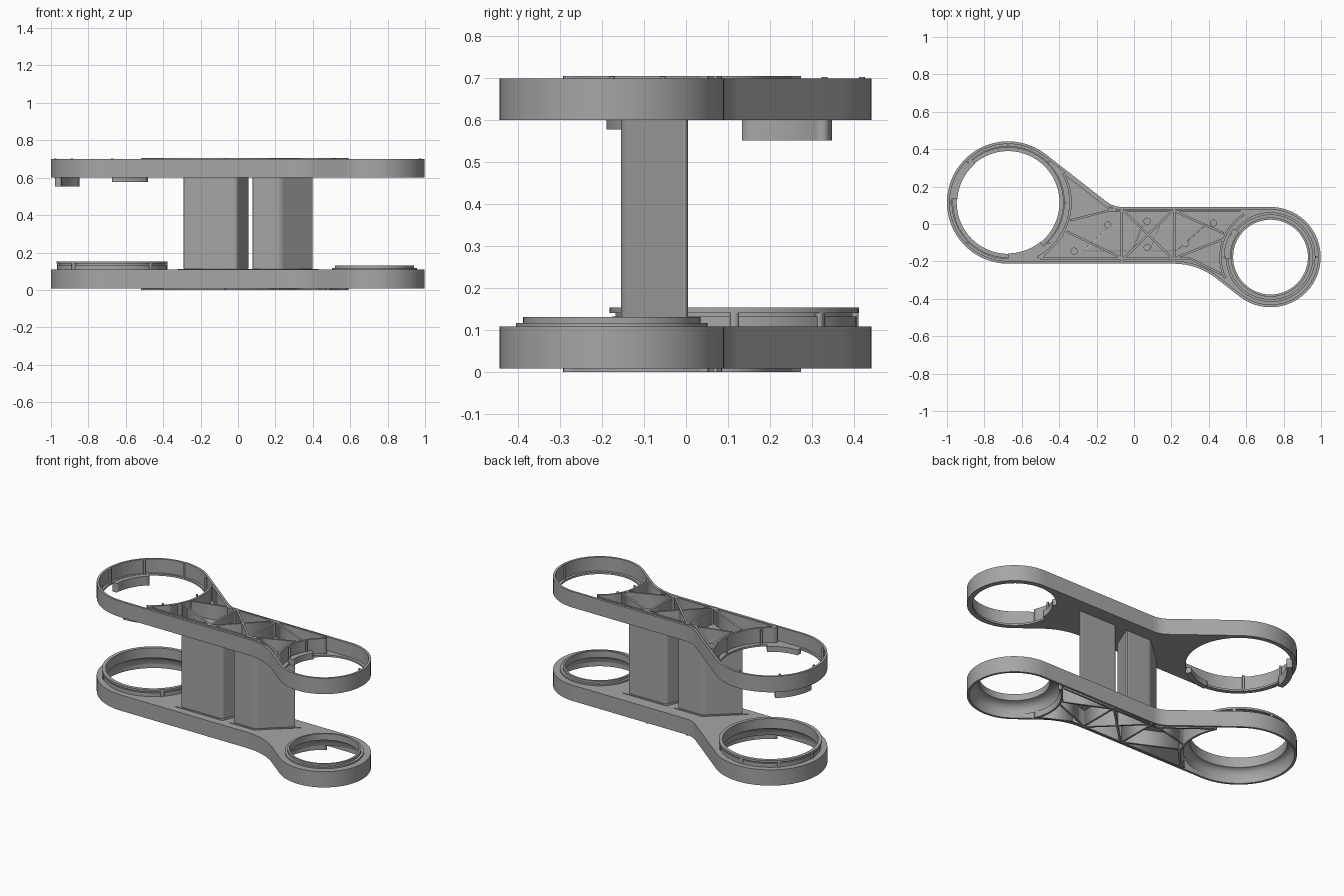
import bpy, bmesh, math
from math import cos, sin, radians, pi
from mathutils import Vector

cube = bpy.data.objects.get("Cube")
if cube:
    bpy.data.objects.remove(cube, do_unlink=True)

grey = bpy.data.materials.new("plain_grey")
grey.use_nodes = True
COLOUR = (0.38, 0.38, 0.38, 1)
grey.diffuse_color = COLOUR
grey.node_tree.nodes["Principled BSDF"].inputs["Base Color"].default_value = COLOUR

# Ring centres, outer radii and the slope of the tangent edges
BIG, BIG_R = Vector((-0.673, 0.115)), 0.327
SMALL, SMALL_R = Vector((0.73, -0.177)), 0.268
TILT = 52


def finish(name, mesh):
    mesh.materials.clear()
    mesh.materials.append(grey)
    obj = bpy.data.objects.new(name, mesh)
    bpy.context.collection.objects.link(obj)
    return obj


def arc(c, r, a0, a1, n):
    return [c + r * Vector((cos(radians(a0 + (a1 - a0) * i / n)),
                            sin(radians(a0 + (a1 - a0) * i / n)))) for i in range(n + 1)]


def circle(c, r, n=56):
    return arc(c, r, 0, 360, n)[:-1]


def sector(c, r0, r1, a0, a1, n=10):
    return arc(c, r1, a0, a1, n) + arc(c, r0, a1, a0, n)


def fillet(tangent_pt, slope, y, straight, size):
    """Rounded corner where the sloped edge meets a straight edge."""
    corner = tangent_pt + slope * ((y - tangent_pt.y) / slope.y)
    p, q = corner - slope * size, corner + straight * size
    return [p * (1 - t) ** 2 + corner * 2 * t * (1 - t) + q * t * t
            for t in [i / 8 for i in range(9)]]


def outline(d):
    """Arm silhouette moved inward by d."""
    left = arc(BIG, BIG_R - d, TILT, 270, 34)
    right = arc(SMALL, SMALL_R - d, TILT - 180 + 0, 90, 34)
    right = arc(SMALL, SMALL_R - d, TILT + 180 - 360, 90, 34)
    slope = Vector((sin(radians(TILT)), -cos(radians(TILT))))
    lower = fillet(right[0], -slope, left[-1].y, Vector((-1, 0)), 0.13)
    upper = fillet(left[0], slope, right[-1].y, Vector((1, 0)), 0.05)
    return left + lower[::-1] + right + upper[::-1]


def plate(name, loops, z0, z1):
    """Extruded flat shape; nested loops become holes."""
    cu = bpy.data.curves.new(name, 'CURVE')
    cu.dimensions, cu.fill_mode, cu.extrude = '2D', 'BOTH', (z1 - z0) / 2
    for loop in loops:
        sp = cu.splines.new('POLY')
        sp.points.add(len(loop) - 1)
        for pt, co in zip(sp.points, loop):
            pt.co = (co[0], co[1], 0, 1)
        sp.use_cyclic_u = True
    tmp = bpy.data.objects.new(name + "_tmp", cu)
    bpy.context.collection.objects.link(tmp)
    dg = bpy.context.evaluated_depsgraph_get()
    mesh = bpy.data.meshes.new_from_object(tmp.evaluated_get(dg))
    bpy.data.objects.remove(tmp, do_unlink=True)
    for v in mesh.vertices:
        v.co.z += (z0 + z1) / 2
    return finish(name, mesh)


def revolve(name, c, profile, n=56):
    """Closed (radius, height) profile swept around a ring centre."""
    bm = bmesh.new()
    rows = [[bm.verts.new((c.x + r * cos(2 * pi * i / n), c.y + r * sin(2 * pi * i / n), z))
             for r, z in profile] for i in range(n)]
    m = len(profile)
    for i in range(n):
        a, b = rows[i], rows[(i + 1) % n]
        for j in range(m):
            k = (j + 1) % m
            bm.faces.new((a[j], b[j], b[k], a[k]))
    bmesh.ops.recalc_face_normals(bm, faces=bm.faces)
    mesh = bpy.data.meshes.new(name)
    bm.to_mesh(mesh)
    bm.free()
    obj = finish(name, mesh)
    bpy.ops.object.select_all(action='DESELECT')
    obj.select_set(True)
    bpy.context.view_layer.objects.active = obj
    bpy.ops.object.shade_smooth_by_angle(angle=radians(35))


def strip(p, q, w=0.012):
    p, q = Vector(p), Vector(q)
    d = (q - p).normalized() * w / 2
    side = Vector((-d.y, d.x))
    return [p + side, p - side, q - side, q + side]


def column(name, corners, z0, z1):
    bm = bmesh.new()
    low = [bm.verts.new((x, y, z0)) for x, y in corners]
    face = bm.faces.new(low)
    top = bmesh.ops.extrude_face_region(bm, geom=[face])['geom']
    for v in top:
        if isinstance(v, bmesh.types.BMVert):
            v.co.z = z1
    bmesh.ops.recalc_face_normals(bm, faces=bm.faces)
    bmesh.ops.bevel(bm, geom=bm.edges[:], offset=0.016, segments=3, profile=0.5, affect='EDGES')
    mesh = bpy.data.meshes.new(name)
    bm.to_mesh(mesh)
    bm.free()
    finish(name, mesh)


# Tray shells: lower one opens downward, upper one opens upward
wall = [outline(0), outline(0.014)]
plate("lower_wall", wall, 0.008, 0.108)
plate("upper_wall", wall, 0.6, 0.7)
plate("lower_deck", [outline(0.001), circle(BIG, 0.283), circle(SMALL, 0.207)], 0.096, 0.108)
plate("upper_deck", [outline(0.001), circle(BIG, 0.3), circle(SMALL, 0.237)], 0.6, 0.612)

# Stepped bearing lips with a coved underside
revolve("large_lip", BIG, [
    (0.275, 0.09), (0.275, 0.153), (0.297, 0.153), (0.297, 0.14), (0.283, 0.14),
    (0.283, 0.132), (0.292, 0.132), (0.292, 0.1), (0.314, 0.1), (0.314, 0.03),
    (0.309, 0.055), (0.3, 0.074), (0.288, 0.086)])
revolve("small_lip", SMALL, [
    (0.2, 0.09), (0.2, 0.131), (0.212, 0.131), (0.212, 0.117), (0.228, 0.117),
    (0.228, 0.1), (0.255, 0.1), (0.255, 0.03), (0.249, 0.055), (0.238, 0.074),
    (0.218, 0.086)])

# Bracing ribs shared by both trays
ribs = [
    ((-0.37, 0.27), (-0.12, 0.075)), ((-0.34, 0.02), (-0.1, 0.08)),
    ((-0.36, -0.04), (-0.07, -0.18)), ((-0.5, -0.185), (0.3, -0.185)),
    ((-0.38, -0.06), (-0.5, -0.185)), ((-0.12, 0.07), (0.57, 0.07)),
    ((-0.065, 0.085), (-0.065, -0.2)), ((0.215, 0.085), (0.215, -0.2)),
    ((-0.055, 0.07), (0.205, -0.185)), ((-0.055, -0.185), (0.205, 0.07)),
    ((0.225, 0.065), (0.48, -0.05)), ((0.225, -0.18), (0.48, -0.08)),
    ((0.3, -0.185), (0.47, -0.27))]
big_arc = sector(BIG, 0.327, 0.34, -62, 28, 16)
small_arc = sector(SMALL, 0.262, 0.274, 122, 205, 14)
bosses = [(-0.14, -0.005), (-0.32, -0.145), (0.07, 0.015),
          (0.07, -0.125), (0.275, -0.105), (0.425, 0.005)]
for level, z0, z1 in (("lower", 0.0, 0.1), ("upper", 0.606, 0.705)):
    for i, (p, q) in enumerate(ribs):
        plate(f"{level}_rib_{i + 1}", [strip(p, q)], z0, z1)
    plate(f"{level}_large_ring_rib", [big_arc], z0, z1)
    plate(f"{level}_small_ring_rib", [small_arc], z0, z1)
for i, b in enumerate(bosses):
    plate(f"screw_boss_{i + 1}", [circle(Vector(b), 0.019, 16)], 0.608, 0.622)
    plate(f"lower_screw_boss_{i + 1}", [circle(Vector(b), 0.019, 16)], 0.086, 0.098)

# Two slanted columns, each a half turn of the other
for name, flip in (("left_column", 1), ("right_column", -1)):
    shape = [(-0.175, -0.08), (0.175, 0.08)]
    pts = [(-0.355, -0.08), (-0.06, -0.08), (0.005, 0.08), (-0.175, 0.08)]
    mid = Vector((0.0525, -0.075))
    shift = Vector((0.003, 0)) if flip > 0 else Vector((0.0, 0))
    corners = [mid + shift + flip * Vector(p) for p in pts]
    if flip < 0:
        corners = [c + Vector((0.024, 0)) if abs(c.x - 0.06) < 0.1 else c for c in corners]
    column({1: "right_column", -1: "left_column"}[flip], corners, 0.1, 0.615)
    centre = sum(corners, Vector((0, 0))) / 4
    plate(f"{name}_foot", [[centre + (c - centre) * 1.12 for c in corners]], 0.106, 0.111)

# Hanging pads and mounting tab by the upper rings
plate("rear_hanging_pad", [sector(BIG, 0.272, 0.305, 130, 176)], 0.552, 0.61)
plate("front_hanging_pad", [sector(BIG, 0.272, 0.305, 270, 309)], 0.578, 0.612)
plate("small_ring_tab", [sector(SMALL, 0.215, 0.25, 142, 182)], 0.6, 0.64)

# Small pins on the upper rim and clips under the large lip flange
for i, a in enumerate((0, 45, 90, 135, 180, 225, 315)):
    plate(f"rim_pin_{i + 1}", [circle(BIG + arc(BIG * 0, 0.305, a, a, 1)[0], 0.007, 8)], 0.605, 0.703)
    plate(f"lip_clip_{i + 1}", [sector(BIG, 0.281, 0.296, a - 2, a + 2, 2)], 0.108, 0.145)
for i, a in enumerate((0, 150, 180)):
    plate(f"small_rim_pin_{i + 1}", [circle(SMALL + arc(SMALL * 0, 0.245, a, a, 1)[0], 0.006, 8)], 0.605, 0.704)
